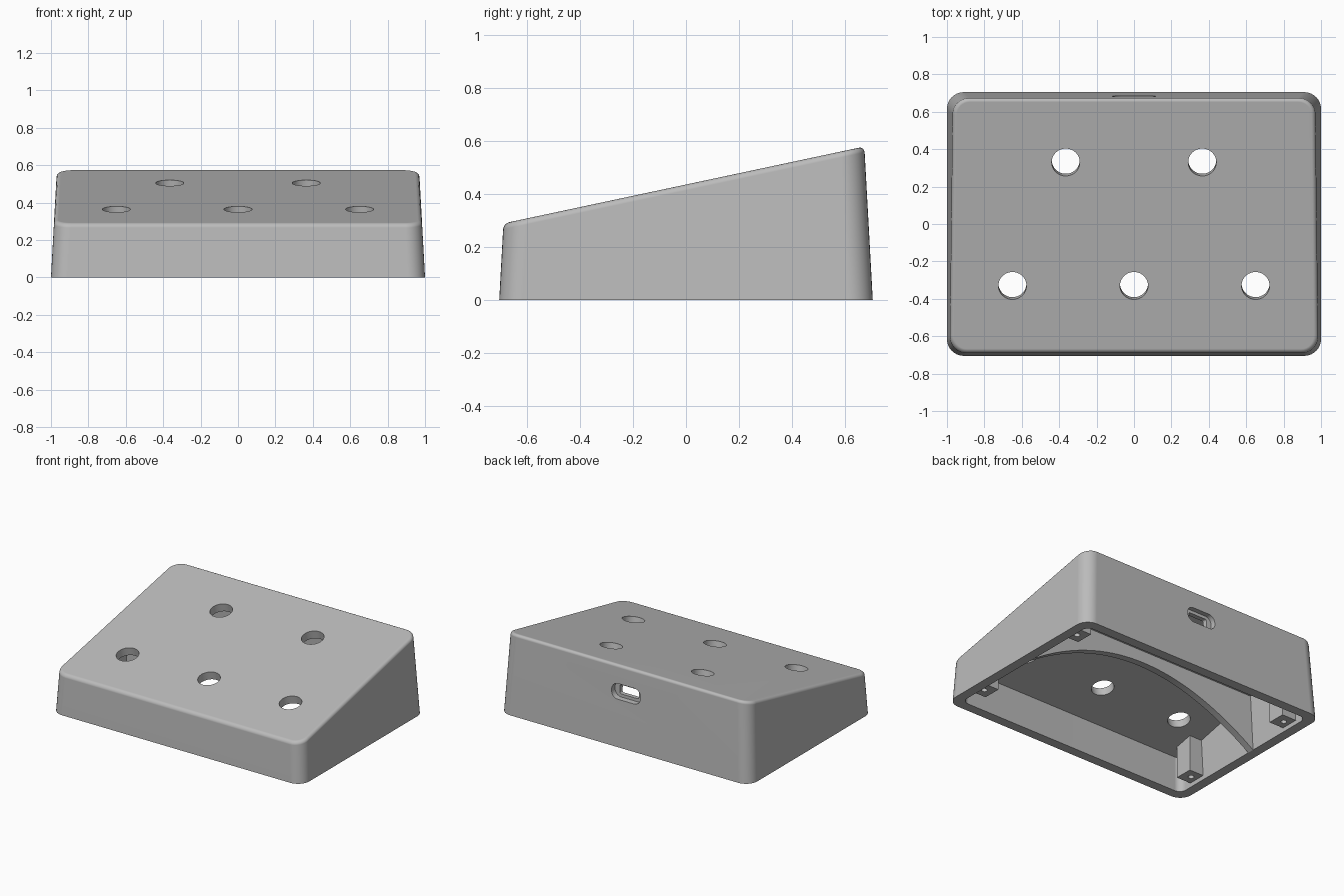
import bpy, bmesh, math
from mathutils import Matrix, Vector

cube = bpy.data.objects.get("Cube")
if cube:
    bpy.data.objects.remove(cube, do_unlink=True)

SLOPE = 0.213          # rise of the sloping lid per unit of depth
LID_Z = 0.435          # lid height at the centre
DRAFT = 0.055          # inward lean of the walls per unit of height
WALL = 0.07
TILT = math.atan(SLOPE)

grey = bpy.data.materials.new("plain grey plastic")
grey.use_nodes = True
grey.diffuse_color = (0.5, 0.5, 0.5, 1)
grey.node_tree.nodes["Principled BSDF"].inputs["Base Color"].default_value = (0.5, 0.5, 0.5, 1)


def rounded_rect(hx, hy, r, n=8):
    pts = []
    for q, (sx, sy) in enumerate([(1, 1), (-1, 1), (-1, -1), (1, -1)]):
        for i in range(n + 1):
            a = (q + i / n) * math.pi / 2
            pts.append((sx * (hx - r) + r * math.cos(a), sy * (hy - r) + r * math.sin(a)))
    return pts


def circle(r, n=48):
    return [(r * math.cos(2 * math.pi * i / n), r * math.sin(2 * math.pi * i / n)) for i in range(n)]


def to_object(name, bm):
    bmesh.ops.recalc_face_normals(bm, faces=bm.faces[:])
    mesh = bpy.data.meshes.new(name)
    bm.to_mesh(mesh)
    bm.free()
    mesh.materials.append(grey)
    obj = bpy.data.objects.new(name, mesh)
    bpy.context.collection.objects.link(obj)
    return obj


def loft(bm, low, high, z0, z1):
    a = [bm.verts.new((x, y, z0)) for x, y in low]
    b = [bm.verts.new((x, y, z1)) for x, y in high]
    n = len(a)
    for i in range(n):
        j = (i + 1) % n
        bm.faces.new((a[i], a[j], b[j], b[i]))
    bm.faces.new(a[::-1])
    bm.faces.new(b)


def prism(name, pts, matrix, depth):
    bm = bmesh.new()
    loft(bm, pts, pts, 0, depth)
    bm.transform(matrix)
    return to_object(name, bm)


def wedge(name, inset, radius, z0, drop, bevel):
    """Leaning rounded box sliced by the sloping lid plane."""
    z1 = 0.8
    rings = [rounded_rect(1 - inset - DRAFT * z, 0.705 - inset - DRAFT * z, radius) for z in (z0, z1)]
    bm = bmesh.new()
    loft(bm, rings[0], rings[1], z0, z1)
    cut = bmesh.ops.bisect_plane(
        bm, geom=bm.verts[:] + bm.edges[:] + bm.faces[:], dist=1e-5,
        plane_co=Vector((0, 0, LID_Z - drop)), plane_no=Vector((0, -SLOPE, 1)), clear_outer=True)
    edges = [e for e in cut["geom_cut"] if isinstance(e, bmesh.types.BMEdge)]
    bmesh.ops.edgeloop_fill(bm, edges=edges)
    if bevel:
        bmesh.ops.bevel(bm, geom=edges, offset=bevel, segments=4, profile=0.5, affect='EDGES')
    return to_object(name, bm)


def subtract(target, cutter):
    mod = target.modifiers.new("cut", 'BOOLEAN')
    mod.operation = 'DIFFERENCE'
    mod.solver = 'EXACT'
    mod.object = cutter
    bpy.context.view_layer.objects.active = target
    bpy.ops.object.modifier_apply(modifier=mod.name)
    bpy.data.objects.remove(cutter, do_unlink=True)


case = wedge("sloped_case", 0, 0.09, 0, 0, 0.022)
cavity = wedge("cavity", WALL, 0.05, -0.05, 0.06, 0)

# Arched rib across the middle, left standing in the cavity
arch = [(x / 20, 0.31 - 0.29 * (x / 18) ** 2) for x in range(-20, 21)]
rib = prism("arched_rib", arch + [(1, 0.9), (-1, 0.9)],
            Matrix.Translation((0, 0.10, 0)) @ Matrix.Rotation(math.pi / 2, 4, 'X'), 0.05)
subtract(cavity, rib)

# Four screw posts beside the side walls
post_spots = [(sx * 0.88, sy * 0.47) for sx in (-1, 1) for sy in (-1, 1)]
for x, y in post_spots:
    square = [(-0.065, -0.065), (0.065, -0.065), (0.065, 0.065), (-0.065, 0.065)]
    subtract(cavity, prism("post", square, Matrix.Translation((x, y, 0.03)), 0.9))

subtract(case, cavity)

# Screw holes in the posts
for x, y in post_spots:
    subtract(case, prism("screw_hole", circle(0.02, 20), Matrix.Translation((x, y, 0.01)), 0.12))

# Five button holes square to the lid
for x, y in [(-0.65, -0.33), (0, -0.33), (0.65, -0.33), (-0.365, 0.33), (0.365, 0.33)]:
    place = Matrix.Translation((x, y, LID_Z + SLOPE * y)) @ Matrix.Rotation(TILT, 4, 'X')
    subtract(case, prism("button_hole", circle(0.075),
                         place @ Matrix.Translation((0, 0, -0.15)), 0.25))

# Cable socket in the back: shallow recess and a smaller through slot
for hx, hz, r, start, depth in [(0.115, 0.055, 0.05, 0.8, 0.155), (0.075, 0.033, 0.012, 0.75, 0.2)]:
    place = Matrix.Translation((0, start, 0.39)) @ Matrix.Rotation(math.pi / 2, 4, 'X')
    subtract(case, prism("socket", rounded_rect(hx, hz, r), place, depth))

# Smooth rounded corners, crisp edges elsewhere
bpy.ops.object.select_all(action='DESELECT')
case.select_set(True)
bpy.context.view_layer.objects.active = case
bpy.ops.object.shade_smooth_by_angle(angle=math.radians(30))
weighted = case.modifiers.new("weighted normals", 'WEIGHTED_NORMAL')
weighted.keep_sharp = True
